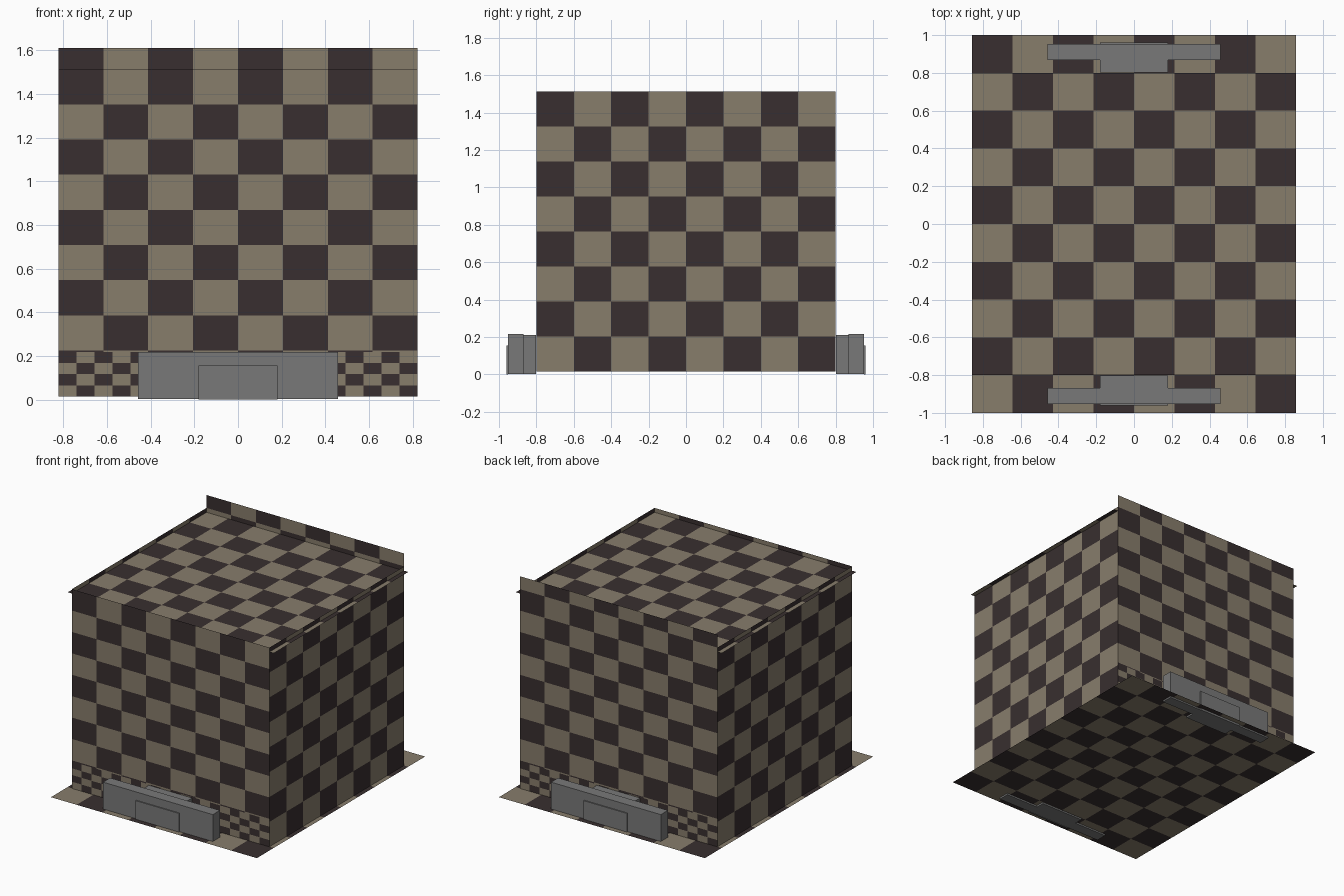
import bpy, bmesh, math
from mathutils import Vector, Matrix

if "Cube" in bpy.data.objects:
    bpy.data.objects.remove(bpy.data.objects["Cube"])


def material(name, rgb):
    m = bpy.data.materials.new(name)
    m.diffuse_color = (*rgb, 1)
    m.use_nodes = True
    m.node_tree.nodes["Principled BSDF"].inputs["Base Color"].default_value = m.diffuse_color
    return m


DARK = material("dark brown", (0.040, 0.028, 0.029))
TAN = material("tan", (0.245, 0.205, 0.148))
GREY = material("grey", (0.19, 0.19, 0.19))
HALF_TURN = Matrix.Rotation(math.pi, 4, 'Z')


def finish(name, bm, mats):
    mesh = bpy.data.meshes.new(name)
    bm.to_mesh(mesh)
    bm.free()
    for m in mats:
        mesh.materials.append(m)
    ob = bpy.data.objects.new(name, mesh)
    bpy.context.collection.objects.link(ob)
    return ob


def breaks(lo, hi, anchor, step):
    """Checker lines between lo and hi that pass through anchor."""
    k0 = math.ceil((lo - anchor) / step - 0.01)
    inner = [anchor + (k0 + i) * step for i in range(60)]
    return [lo] + [v for v in inner if lo + 1e-3 < v < hi - 1e-3] + [hi]


def checker(name, origin, u_dir, v_dir, us, vs, u_cell, v_cell, turn=False):
    """Flat sheet cut into cells; each cell is (start, step) along an axis."""
    bm = bmesh.new()
    o, u, v = Vector(origin), Vector(u_dir), Vector(v_dir)
    ul, vl = breaks(*us, *u_cell), breaks(*vs, *v_cell)
    rows = [[bm.verts.new(o + u * a + v * b) for a in ul] for b in vl]
    for j in range(len(vl) - 1):
        for i in range(len(ul) - 1):
            f = bm.faces.new((rows[j][i], rows[j][i + 1],
                              rows[j + 1][i + 1], rows[j + 1][i]))
            col = math.floor(((ul[i] + ul[i + 1]) / 2 - u_cell[0]) / u_cell[1])
            row = math.floor((v_cell[0] - (vl[j] + vl[j + 1]) / 2) / v_cell[1])
            f.material_index = (col + row) % 2
    if turn:
        bm.transform(HALF_TURN)
    return finish(name, bm, (DARK, TAN))


def box(name, x, y, z, turn):
    bm = bmesh.new()
    bmesh.ops.create_cube(bm, size=1)
    for v in bm.verts:
        v.co = Vector([a[0] + (c + 0.5) * (a[1] - a[0])
                       for a, c in zip((x, y, z), v.co)])
    if turn:
        bm.transform(HALF_TURN)
    return finish(name, bm, (GREY,))


X, Y, Z = (1, 0, 0), (0, 1, 0), (0, 0, 1)
W, D, RX = 0.822, 0.80, 0.857
BASE, TOP = 0.015, 1.513

# floor and roof sheets
checker("floor", (0, 0, BASE), X, Y, (-RX, RX), (-1, 1), (-RX, RX / 4), (1, 0.2))
checker("roof", (0, 0, 1.48), X, Y, (-RX, RX), (-D, D), (-RX, RX / 4), (1, 0.2))

for side, turn in (("front", False), ("back", True)):
    # end wall (the back one is taller) with its finely checked foot panel
    checker(side + "_wall", (0, -D, 0), X, Z, (-W, W),
            (BASE, 1.61 if turn else TOP), (-W, W / 4), (TOP, 0.161), turn)
    checker(side + "_foot_panel", (0, -D - 0.002, 0), X, Z, (-W, W),
            (BASE, 0.217), (-W, W / 10), (0.217, 0.0505), turn)
    # buffer beam, its mount and the centre plate
    box(side + "_beam", (-0.457, 0.457), (-0.952, -0.868), (0.003, 0.217), turn)
    box(side + "_beam_mount", (-0.18, 0.18), (-0.868, -0.803), (0.003, 0.211), turn)
    box(side + "_centre_plate", (-0.18, 0.18), (-0.96, -0.952), (0.0, 0.155), turn)

# side walls
for side, turn in (("right", False), ("left", True)):
    checker(side + "_wall", (W, 0, 0), Y, Z, (-D, D), (BASE, TOP),
            (-D, 0.2), (TOP, (TOP - BASE) / 8), turn)
